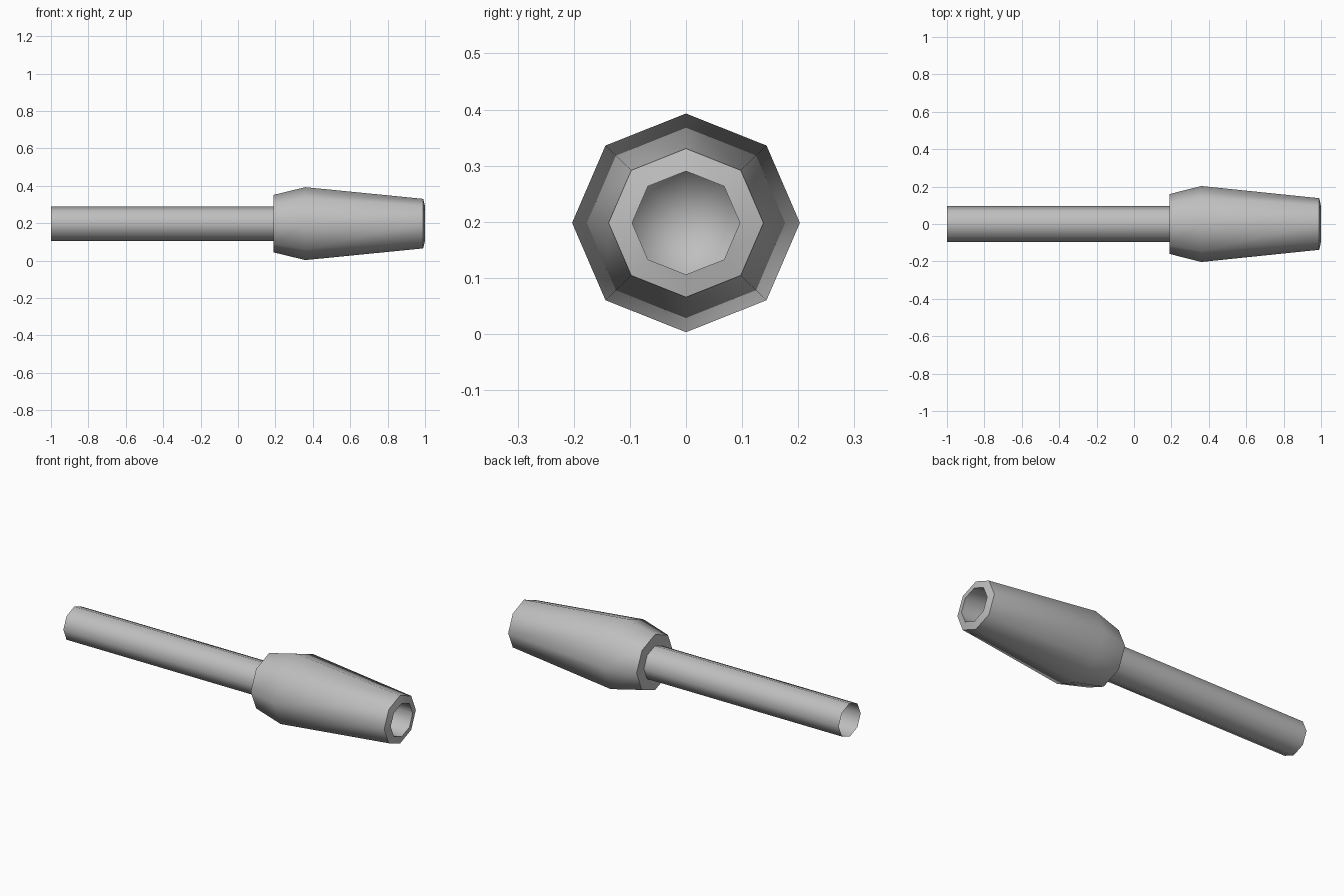
import bpy, bmesh
from math import sin, cos, tau, radians

SIDES = 8
CENTRE_Z = 0.198
SQUASH = 0.96  # height of the section compared with its width

cube = bpy.data.objects.get("Cube")
if cube:
    bpy.data.objects.remove(cube)

grey = bpy.data.materials.new("plain grey")
grey.use_nodes = True
colour = (0.52, 0.52, 0.52, 1)
grey.diffuse_color = colour
grey.node_tree.nodes["Principled BSDF"].inputs["Base Color"].default_value = colour


def lathe(name, profile, inward=False):
    """Spin (x, radius) points about the x axis; radius 0 closes to a point."""
    bm = bmesh.new()
    rings = []
    for x, r in profile:
        if r == 0:
            rings.append([bm.verts.new((x, 0, CENTRE_Z))] * SIDES)
        else:
            rings.append([bm.verts.new((x, r * sin(tau * i / SIDES),
                                        CENTRE_Z + r * SQUASH * cos(tau * i / SIDES)))
                          for i in range(SIDES)])
    for a, b in zip(rings, rings[1:]):
        for i in range(SIDES):
            j = (i + 1) % SIDES
            quad = (a[i], a[j], b[j], b[i])
            bm.faces.new(list(dict.fromkeys(quad)))
    if inward:
        bmesh.ops.reverse_faces(bm, faces=bm.faces)
    mesh = bpy.data.meshes.new(name)
    bm.to_mesh(mesh)
    bm.free()
    mesh.materials.append(grey)
    obj = bpy.data.objects.new(name, mesh)
    bpy.context.collection.objects.link(obj)
    bpy.ops.object.select_all(action='DESELECT')
    obj.select_set(True)
    bpy.context.view_layer.objects.active = obj
    return obj


TUBE = 0.096
SHOULDER = 0.19

# Tapered head: shoulder ring, swelling, long taper and slightly raised lip
lathe("tapered_head", [(SHOULDER, TUBE), (SHOULDER, 0.16), (0.36, 0.203),
                       (0.99, 0.138), (1.0, TUBE)])
bpy.ops.object.shade_smooth_by_angle(angle=radians(50))

# Open thin-walled stem
lathe("stem_tube", [(-1.0, TUBE), (SHOULDER, TUBE)])
bpy.ops.object.shade_smooth()

# Blind bore in the head, softly shaded into its end wall
lathe("head_bore", [(1.0, TUBE), (SHOULDER, TUBE), (SHOULDER, 0)], inward=True)
bpy.ops.object.shade_smooth()
